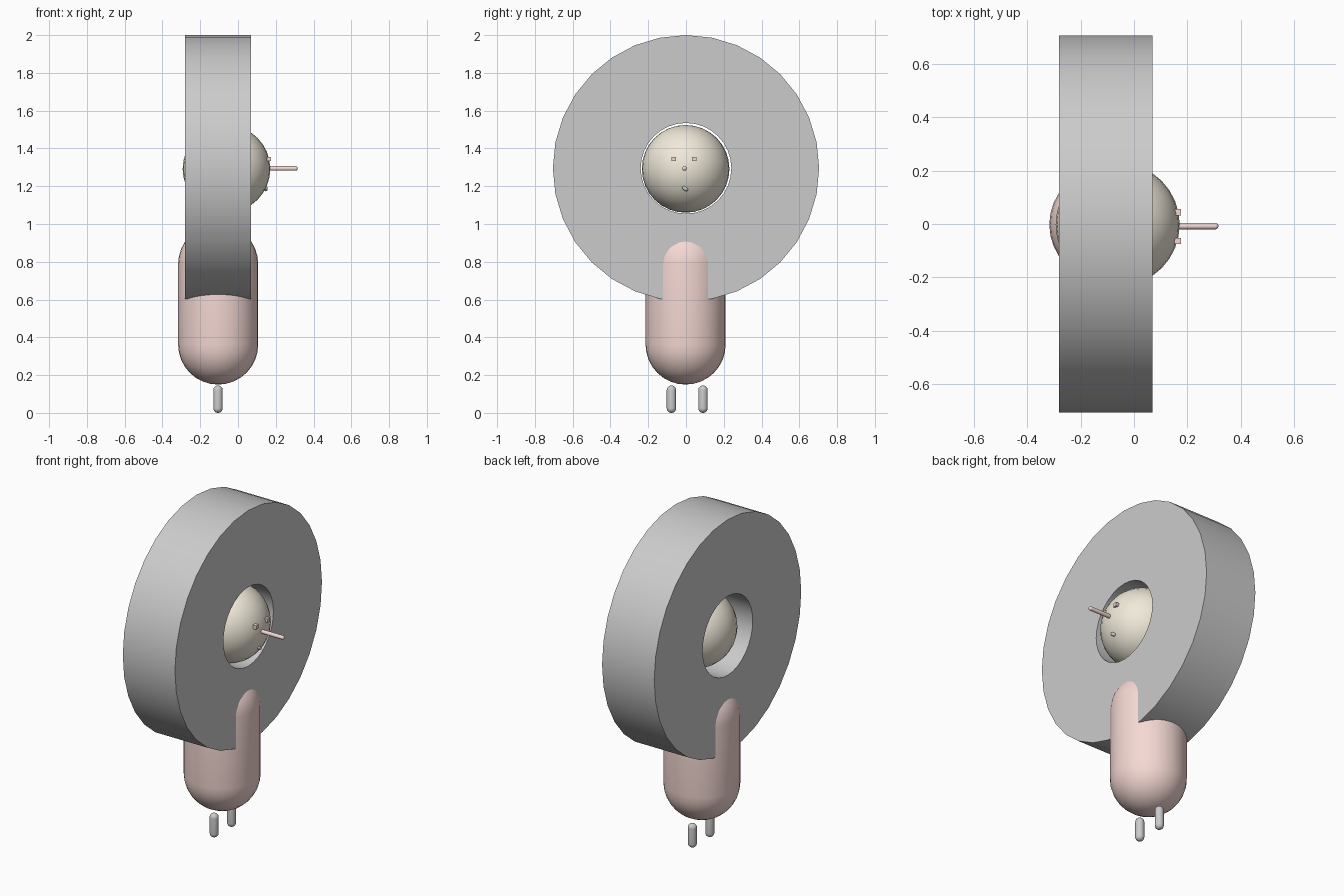
import bpy, bmesh, math
from mathutils import Matrix, Vector

if "Cube" in bpy.data.objects:
    bpy.data.objects.remove(bpy.data.objects["Cube"])


def material(name, rgb):
    m = bpy.data.materials.new(name)
    m.diffuse_color = (*rgb, 1)
    m.use_nodes = True
    m.node_tree.nodes["Principled BSDF"].inputs["Base Color"].default_value = m.diffuse_color
    return m


pink = material("pink", (0.91, 0.69, 0.65))
beige = material("beige", (0.88, 0.82, 0.70))


def finish(bm, name, mat=None, smooth=True):
    bmesh.ops.recalc_face_normals(bm, faces=bm.faces[:])
    me = bpy.data.meshes.new(name)
    bm.to_mesh(me)
    bm.free()
    ob = bpy.data.objects.new(name, me)
    bpy.context.collection.objects.link(ob)
    if mat:
        me.materials.append(mat)
    if smooth:
        bpy.ops.object.select_all(action='DESELECT')
        ob.select_set(True)
        bpy.context.view_layer.objects.active = ob
        bpy.ops.object.shade_smooth_by_angle(angle=math.radians(35))
    return ob


def lathe(name, profile, matrix, mat=None, steps=32, closed=False):
    """Revolve (radius, height) points about z, then place with matrix."""
    bm = bmesh.new()
    vs = [bm.verts.new((r, 0, h)) for r, h in profile]
    edges = [bm.edges.new(p) for p in zip(vs, vs[1:])]
    if closed:
        edges.append(bm.edges.new((vs[-1], vs[0])))
    bmesh.ops.spin(bm, geom=vs + edges, cent=(0, 0, 0), axis=(0, 0, 1),
                   angle=math.tau, steps=steps, use_merge=True)
    bmesh.ops.remove_doubles(bm, verts=bm.verts[:], dist=1e-5)
    bm.transform(matrix)
    return finish(bm, name, mat)


def capsule(name, a, b, r, mat=None, steps=32, rings=8):
    """Rounded rod whose tips reach points a and b."""
    a, b = Vector(a), Vector(b)
    half = (b - a).length / 2 - r
    arc = [math.pi / 2 * i / rings for i in range(rings + 1)]
    top = [(r * math.cos(t) if t < 1.57 else 0, half + r * math.sin(t)) for t in arc]
    profile = [(x, -h) for x, h in reversed(top)] + top
    rot = (b - a).to_track_quat('Z', 'Y').to_matrix().to_4x4()
    return lathe(name, profile, Matrix.Translation((a + b) / 2) @ rot, mat, steps)


# Big ring around the head, axis along x
lathe("ring", [(0.24, -0.175), (0.705, -0.175), (0.705, 0.175), (0.24, 0.175)],
      Matrix.Translation((-0.105, 0, 1.295)) @ Matrix.Rotation(math.pi / 2, 4, 'Y'),
      closed=True)

# Body
capsule("body", (-0.105, -0.002, 0.15), (-0.105, -0.002, 1.0), 0.212, pink)

# Head
bm = bmesh.new()
bmesh.ops.create_uvsphere(bm, u_segments=32, v_segments=16, radius=0.232,
                          matrix=Matrix.Translation((-0.061, -0.002, 1.292)))
finish(bm, "head", beige)

# Legs
for side, y in (("left", 0.09), ("right", -0.077)):
    capsule(side + "_leg", (-0.106, y, 0), (-0.106, y, 0.145), 0.025)

# Nose and mouth
capsule("nose", (0.05, -0.008, 1.294), (0.316, -0.008, 1.294), 0.012, pink, 16, 5)
capsule("mouth", (0.146, -0.018, 1.198), (0.146, 0.009, 1.177), 0.01, None, 16, 5)

# Eyes
for side, y in (("left", 0.044), ("right", -0.064)):
    bm = bmesh.new()
    bmesh.ops.create_cube(bm, size=0.023,
                          matrix=Matrix.Translation((0.164, y, 1.344)))
    finish(bm, side + "_eye", pink, smooth=False)
